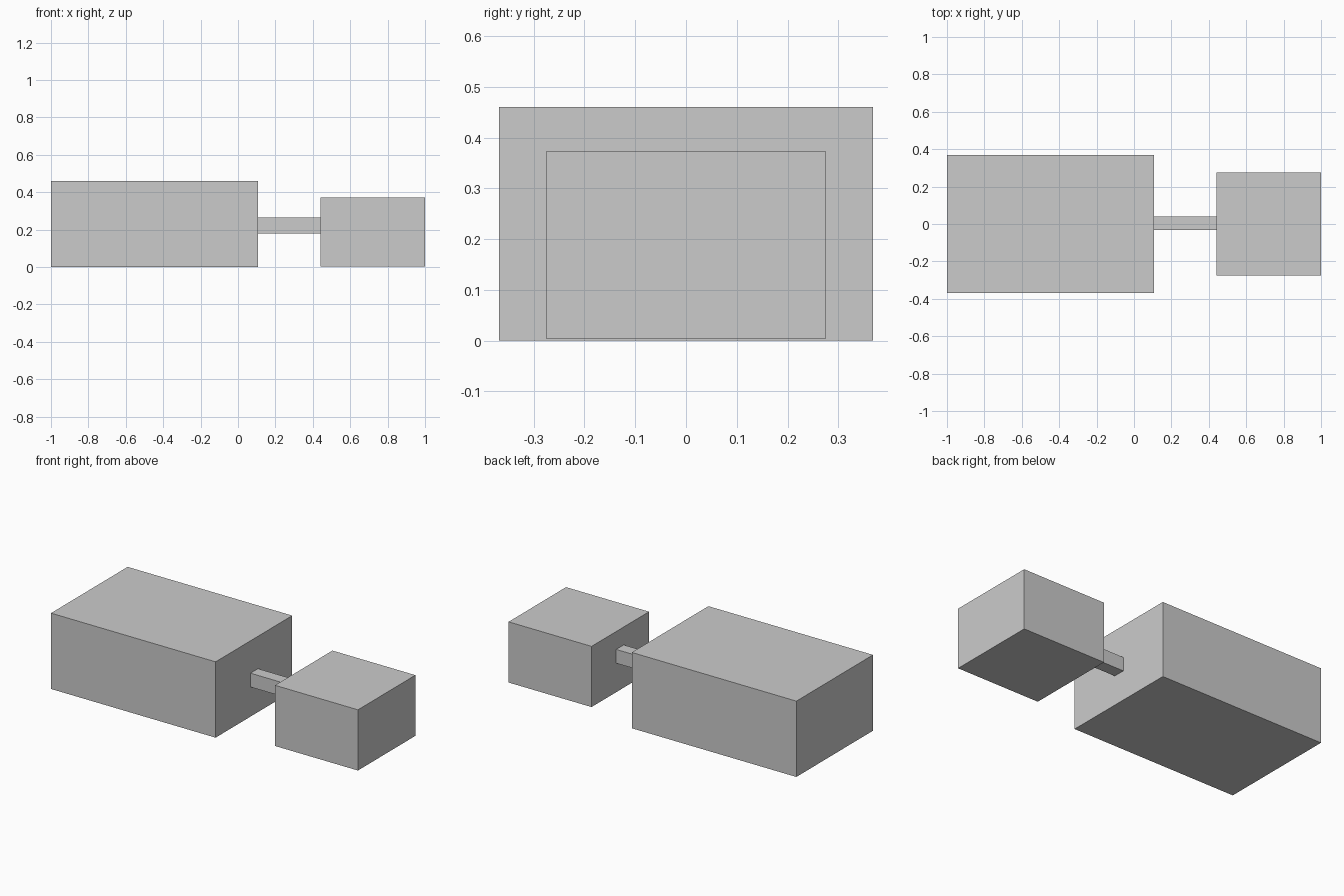
import bpy

if "Cube" in bpy.data.objects:
    bpy.data.objects.remove(bpy.data.objects["Cube"])


def box(name, x, y, z):
    """Axis-aligned box from (min, max) ranges."""
    ranges = (x, y, z)
    bpy.ops.mesh.primitive_cube_add(size=1, location=[(a + b) / 2 for a, b in ranges])
    ob = bpy.context.object
    ob.name = ob.data.name = name
    ob.scale = [b - a for a, b in ranges]
    bpy.ops.object.transform_apply(location=False, rotation=False, scale=True)
    return ob


# Large block on the left
box("large_block", (-1.0, 0.107), (-0.368, 0.368), (0.0, 0.461))
# Thin bar joining the two blocks
box("connecting_bar", (0.107, 0.444), (-0.033, 0.039), (0.18, 0.264))
# Small block on the right
box("small_block", (0.442, 1.0), (-0.276, 0.276), (0.004, 0.373))
